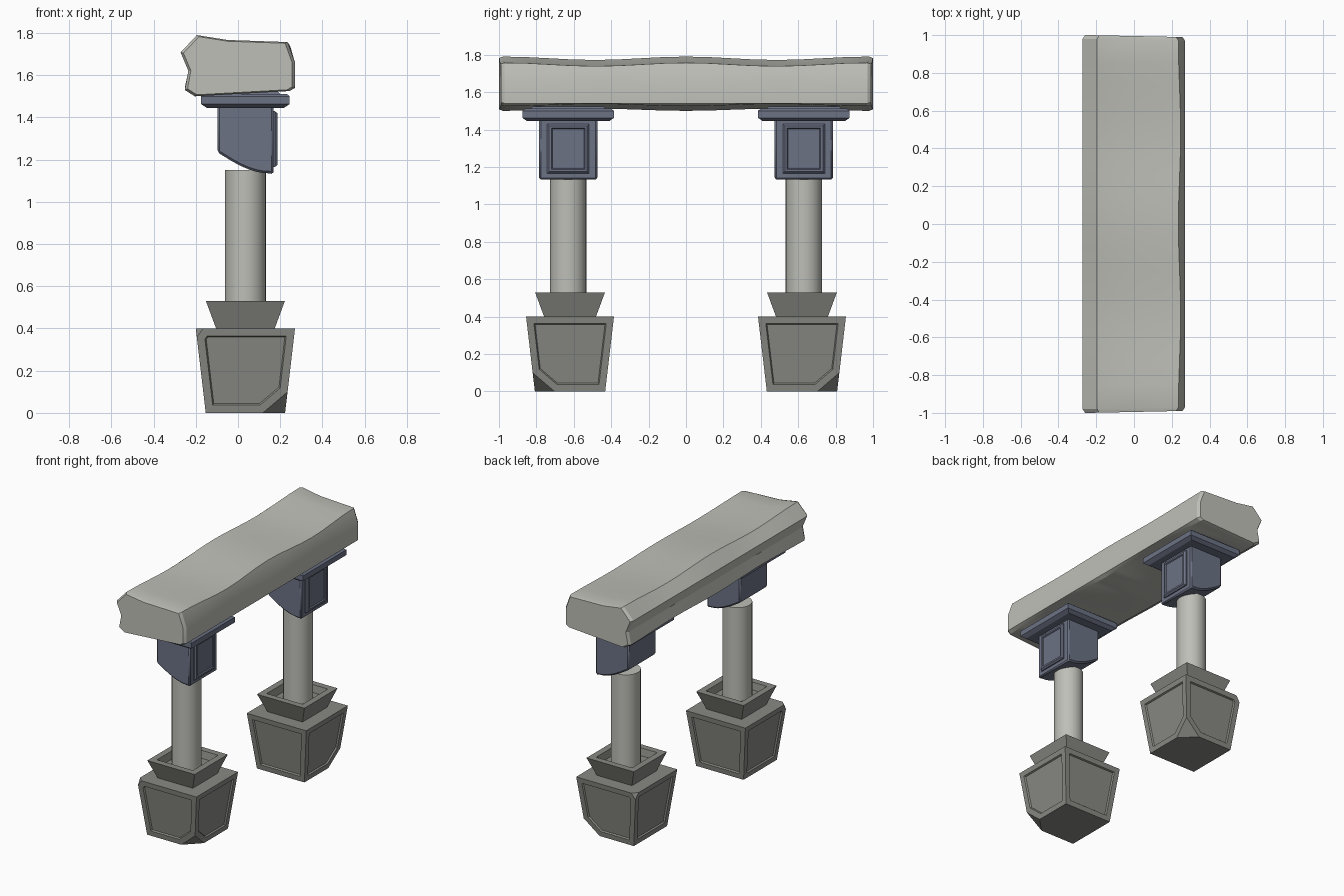
import bpy, bmesh, math
from mathutils import Vector

if "Cube" in bpy.data.objects:
    bpy.data.objects.remove(bpy.data.objects["Cube"])

CX, CY = 0.035, 0.62


def material(name, color):
    m = bpy.data.materials.new(name)
    m.diffuse_color = (*color, 1)
    m.use_nodes = True
    m.node_tree.nodes["Principled BSDF"].inputs["Base Color"].default_value = m.diffuse_color
    return m


STONE = material("pale_stone", (0.52, 0.52, 0.48))
DARK = material("dark_stone", (0.25, 0.25, 0.23))
BLUE = material("blue_metal", (0.15, 0.17, 0.235))


def finish(bm, name, mat, smooth=None, bevel=0):
    bmesh.ops.recalc_face_normals(bm, faces=bm.faces[:])
    me = bpy.data.meshes.new(name)
    bm.to_mesh(me)
    bm.free()
    ob = bpy.data.objects.new(name, me)
    bpy.context.collection.objects.link(ob)
    me.materials.append(mat)
    if bevel:
        b = ob.modifiers.new("bevel", 'BEVEL')
        b.width, b.segments, b.limit_method = bevel, 1, 'ANGLE'
    if smooth:
        bpy.ops.object.select_all(action='DESELECT')
        ob.select_set(True)
        bpy.context.view_layer.objects.active = ob
        bpy.ops.object.shade_smooth_by_angle(angle=math.radians(smooth))
    return ob


def hull(points):
    bm = bmesh.new()
    for p in points:
        bm.verts.new(p)
    bmesh.ops.convex_hull(bm, input=bm.verts[:])
    bmesh.ops.dissolve_limit(bm, angle_limit=0.02, verts=bm.verts[:], edges=bm.edges[:])
    bmesh.ops.recalc_face_normals(bm, faces=bm.faces[:])
    bm.normal_update()
    return bm


def box(cx, cy, hx, hy, z):
    return [(cx + i * hx, cy + j * hy, z) for i in (-1, 1) for j in (-1, 1)]


def recess(bm, faces, rim, step, depth):
    bmesh.ops.inset_individual(bm, faces=faces, thickness=rim, use_even_offset=True)
    bmesh.ops.inset_individual(bm, faces=faces, thickness=step, depth=depth, use_even_offset=True)


def loft(rings):
    bm = bmesh.new()
    vs = [[bm.verts.new(p) for p in r] for r in rings]
    n = len(vs[0])
    for a, b in zip(vs, vs[1:]):
        for i in range(n):
            bm.faces.new((a[i], a[(i + 1) % n], b[(i + 1) % n], b[i]))
    bm.faces.new(vs[0])
    bm.faces.new(vs[-1])
    return bm


# Beam: worn stone section lofted along y with a gentle wave
SECTION = [(-.272, 1.708), (-.195, 1.79), (-.05, 1.767), (.235, 1.757), (.27, 1.66),
           (.27, 1.54), (.245, 1.525), (-.205, 1.50), (-.252, 1.53), (-.235, 1.62)]


def ring(y, scale=1):
    wave = (1 - math.cos(2 * math.pi * y / 0.97)) / 2
    out = []
    for i, (x, z) in enumerate(SECTION):
        dz = -0.018 * wave if 0 < i < 4 else (0.012 * wave if 5 < i < 9 else 0)
        dx = 0.012 * wave if i == 3 else 0
        yy = y * (1 - 0.02 * x)
        out.append((x * scale + dx, yy, 1.645 + (z - 1.645) * scale + dz))
    return out


N = 16
rings = [ring(-.995, .95)] + [ring(-.975 + 1.95 * i / N) for i in range(N + 1)] + [ring(.995, .95)]
finish(loft(rings), "beam", STONE, smooth=22)

for s, side in ((-1, "front"), (1, "back")):
    y0 = s * CY
    yc = s * 0.63

    # Foot: tapered block, outer corners chipped, recessed side panels
    pts = [p for p in box(CX, y0, .188, .188, 0) + box(CX, y0, .235, .235, .4)]
    pts = [p for p in pts if not (p[1] * s > CY and (p[0] > CX) == (p[2] == 0))]
    lo, hi = CX + .188, CX - .235
    yl, yh = CY + .188, CY + .235
    pts += [(lo - .105, s * yl, 0), (lo, s * (yl - .105), 0), (lo + .012, s * (yl + .012), .1)]
    pts += [(hi + .035, s * yh, .4), (hi, s * (yh - .035), .4), (hi + .0047, s * (yh - .0047), .36)]
    bm = hull(pts)
    panels = [f for f in bm.faces if max(abs(f.normal.x), abs(f.normal.y)) > .9]
    recess(bm, panels, .037, .006, -.01)
    finish(bm, side + "_foot", DARK)

    # Collar: flared block with a recessed top around the column
    bm = hull(box(CX, y0, .137, .137, .395) + box(CX, y0, .187, .187, .53))
    recess(bm, [f for f in bm.faces if f.normal.z > .9], .045, .012, -.05)
    finish(bm, side + "_collar", DARK)

    # Column
    bm = bmesh.new()
    bmesh.ops.create_cone(bm, cap_ends=True, segments=32, radius1=.097, radius2=.097, depth=.7)
    bmesh.ops.translate(bm, verts=bm.verts[:], vec=Vector((CX, yc, .8)))
    finish(bm, side + "_column", STONE, smooth=30)

    # Bracket body: side profile with a curved underside, extruded across y
    prof = [(.168, 1.46), (-.097, 1.46)]
    for i in range(9):
        t = i / 8
        prof.append((-.097 + .245 * t, 1.235 - .1 * math.sin(t * math.pi / 2)))
    prof.append((.168, 1.13))
    bm = loft([[(x, yc + d, z) for x, z in prof] for d in (-.156, .156)])
    finish(bm, side + "_bracket", BLUE, smooth=25, bevel=.01)

    # Raised panel on the bracket
    bm = hull([(x, yc + d * h, z) for x, h, z0, z1 in ((.15, .112, 1.165, 1.43), (.175, .112, 1.165, 1.43),
                                                     (.186, .102, 1.175, 1.42))
               for d in (-1, 1) for z in (z0, z1)])
    recess(bm, [f for f in bm.faces if f.normal.x > .95], .012, .005, -.007)
    finish(bm, side + "_bracket_panel", BLUE)

    # Plate under the beam: chamfered slab with a raised seat
    bm = hull(box(CX, yc, .182, .22, 1.445) + box(CX, yc, .21, .245, 1.463)
              + box(CX, yc, .21, .245, 1.5) + box(CX, yc, .195, .23, 1.512))
    recess(bm, [f for f in bm.faces if f.normal.z > .9], .03, .012, .012)
    finish(bm, side + "_plate", BLUE)
